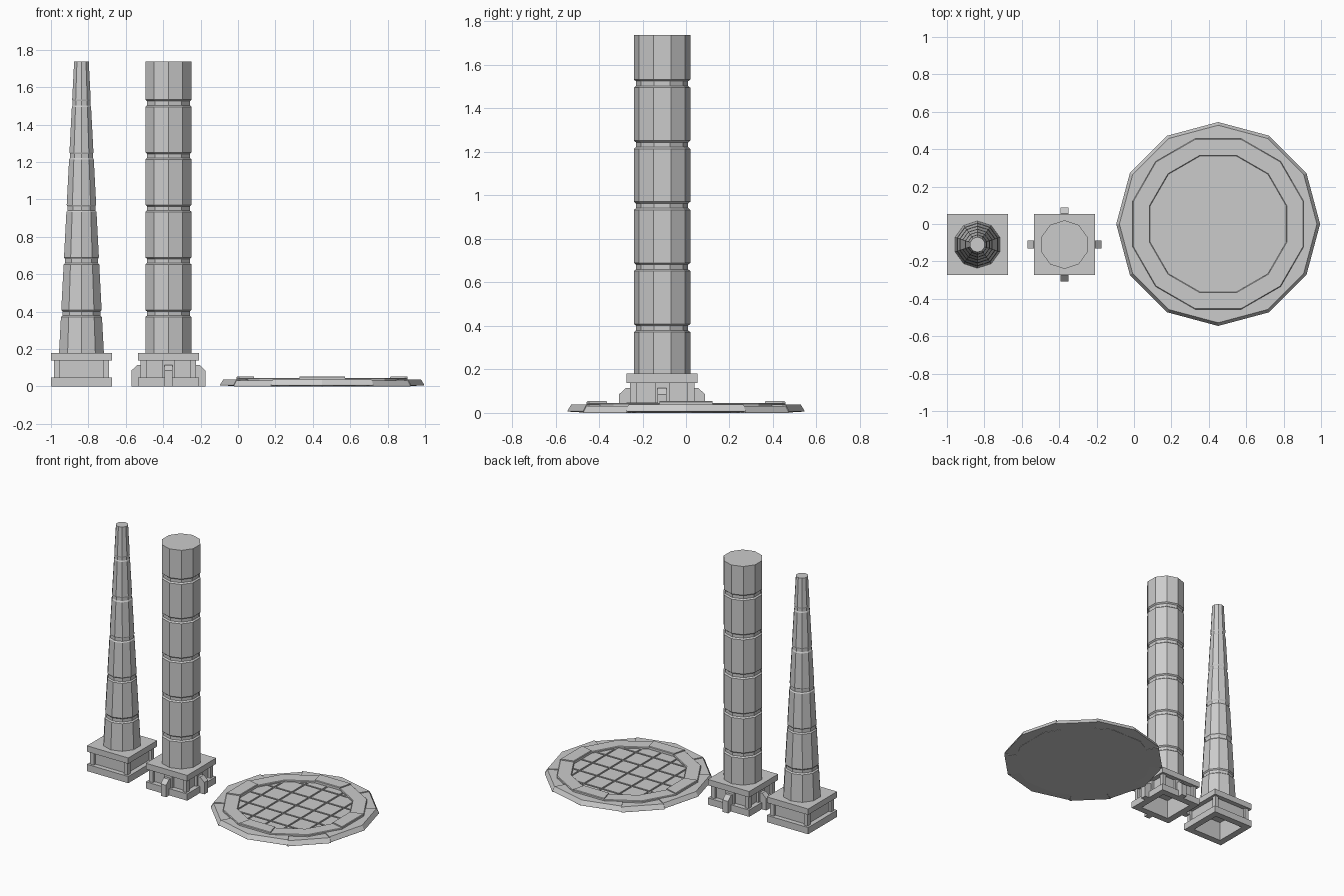
import bpy, bmesh, math
from mathutils import Vector

if "Cube" in bpy.data.objects:
    bpy.data.objects.remove(bpy.data.objects["Cube"])

YC = -0.11          # column row
LONG_X, TAPER_X = -0.372, -0.837
DISC = Vector((0.45, 0, 0))


def finish(name, bm):
    bmesh.ops.recalc_face_normals(bm, faces=bm.faces)
    me = bpy.data.meshes.new(name)
    bm.to_mesh(me)
    bm.free()
    ob = bpy.data.objects.new(name, me)
    bpy.context.collection.objects.link(ob)
    return ob


def box(bm, x0, x1, y0, y1, z0, z1):
    v = bmesh.ops.create_cube(bm, size=1)['verts']
    for p in v:
        p.co = Vector((x1 if p.co.x > 0 else x0, y1 if p.co.y > 0 else y0, z1 if p.co.z > 0 else z0))
    return v


def loft(bm, loops, closed=False):
    """Skin between point loops; cap the ends, or join last to first."""
    vs = [[bm.verts.new(p) for p in l] for l in loops]
    n = len(vs[0])
    pairs = list(zip(vs, vs[1:])) + ([(vs[-1], vs[0])] if closed else [])
    for a, b in pairs:
        for i in range(n):
            j = (i + 1) % n
            bm.faces.new((a[i], a[j], b[j], b[i]))
    if not closed:
        bm.faces.new(vs[0])
        bm.faces.new(vs[-1])


def square(cx, h, z):
    return [(cx + sx * h, YC + sy * h, z) for sx, sy in ((-1, -1), (1, -1), (1, 1), (-1, 1))]


# ten-sided shafts with recessed joints between drums
def shaft(name, cx, r_bottom, r_top):
    z0, z1 = 0.18, 1.738
    rad = lambda z: r_bottom + (r_top - r_bottom) * (z - z0) / (z1 - z0)
    prof = [(rad(z0), z0)]
    for k in range(5):
        g = 0.375 + 0.281 * k
        d = 0.075 * rad(g)
        prof += [(rad(g), g - 0.004), (rad(g) - d, g + 0.004),
                 (rad(g) - d, g + 0.026), (rad(g + 0.034), g + 0.034)]
    prof.append((rad(z1), z1))
    bm = bmesh.new()
    loft(bm, [[(cx + r * math.sin(i * math.pi / 5), YC + r * math.cos(i * math.pi / 5), z)
               for i in range(10)] for r, z in prof])
    finish(name, bm)


# hollow pedestal: bottom frame, recessed walls, corner posts, top slab
def pedestal(name, cx):
    bm = bmesh.new()
    loft(bm, [square(cx, h, z) for h, z in
              ((0.163, 0), (0.163, 0.048), (0.129, 0.048), (0.129, 0.138),
               (0.115, 0.138), (0.115, 0))], closed=True)
    box(bm, cx - 0.163, cx + 0.163, YC - 0.163, YC + 0.163, 0.138, 0.18)
    for sx in (-1, 1):
        for sy in (-1, 1):
            x, y = cx + sx * 0.133, YC + sy * 0.133
            box(bm, x - 0.015, x + 0.015, y - 0.015, y + 0.015, 0.048, 0.138)
    finish(name, bm)


pedestal("tapered_column_base", TAPER_X)
shaft("tapered_column_shaft", TAPER_X, 0.126, 0.041)
pedestal("straight_column_base", LONG_X)
shaft("straight_column_shaft", LONG_X, 0.13, 0.13)

# buttress and backing post on each side of the straight column base
bm = bmesh.new()
for k in range(4):
    a = k * math.pi / 2
    c, s = math.cos(a), math.sin(a)
    place = lambda u, w, z: (LONG_X + u * c - w * s, YC + u * s + w * c, z)
    prof = [(0.115, 0), (0.198, 0), (0.198, 0.085), (0.166, 0.115), (0.115, 0.115)]
    loft(bm, [[place(u, w, z) for u, z in prof] for w in (-0.021, 0.021)])
    post = [(0.12, 0.048), (0.147, 0.048), (0.147, 0.138), (0.12, 0.138)]
    loft(bm, [[place(u, w, z) for u, z in post] for w in (-0.033, 0.033)])
finish("base_buttresses", bm)


# twelve-sided stone rings, alternating stone heights
def polar(r, deg, z):
    a = math.radians(deg)
    return DISC + Vector((r * math.cos(a), r * math.sin(a), z))


bm = bmesh.new()
for k in range(12):
    diag = k % 3 == 1
    h, lip = (0.032, 0.0) if diag else (0.038, 0.006)
    prof = [(0.44, 0), (0.545, lip), (0.545, lip + 0.004), (0.528, h), (0.44, h)]
    loft(bm, [[polar(r, 30 * k + t, z) for r, z in prof] for t in (0, 30)])
finish("outer_ring_stones", bm)

bm = bmesh.new()
for k in range(12):
    h = 0.054 if k % 3 == 0 else 0.046
    prof = [(0.376, 0), (0.473, 0), (0.473, h - 0.004), (0.469, h), (0.38, h), (0.376, h - 0.004)]
    loft(bm, [[polar(r, 30 * k + t, z) for r, z in prof] for t in (-15, 15)])
finish("inner_ring_stones", bm)

# floor bed, and square tiles trimmed to the ring
bm = bmesh.new()
loft(bm, [[polar(0.40, 30 * k + 15, z) for k in range(12)] for z in (0.0, 0.026)])
finish("floor_bed", bm)

bm = bmesh.new()
for i in range(-3, 3):
    for j in range(-3, 3):
        x, y = DISC.x + i * 0.1375, 0.015 + j * 0.1455
        box(bm, x + 0.006, x + 0.1315, y + 0.006, y + 0.1395, 0.02, 0.034)
for k in range(12):
    n = polar(1, 30 * k, 0) - DISC
    bmesh.ops.bisect_plane(bm, geom=bm.verts[:] + bm.edges[:] + bm.faces[:], dist=1e-5,
                           plane_co=DISC + n * 0.366, plane_no=n, clear_outer=True)
finish("floor_tiles", bm)
